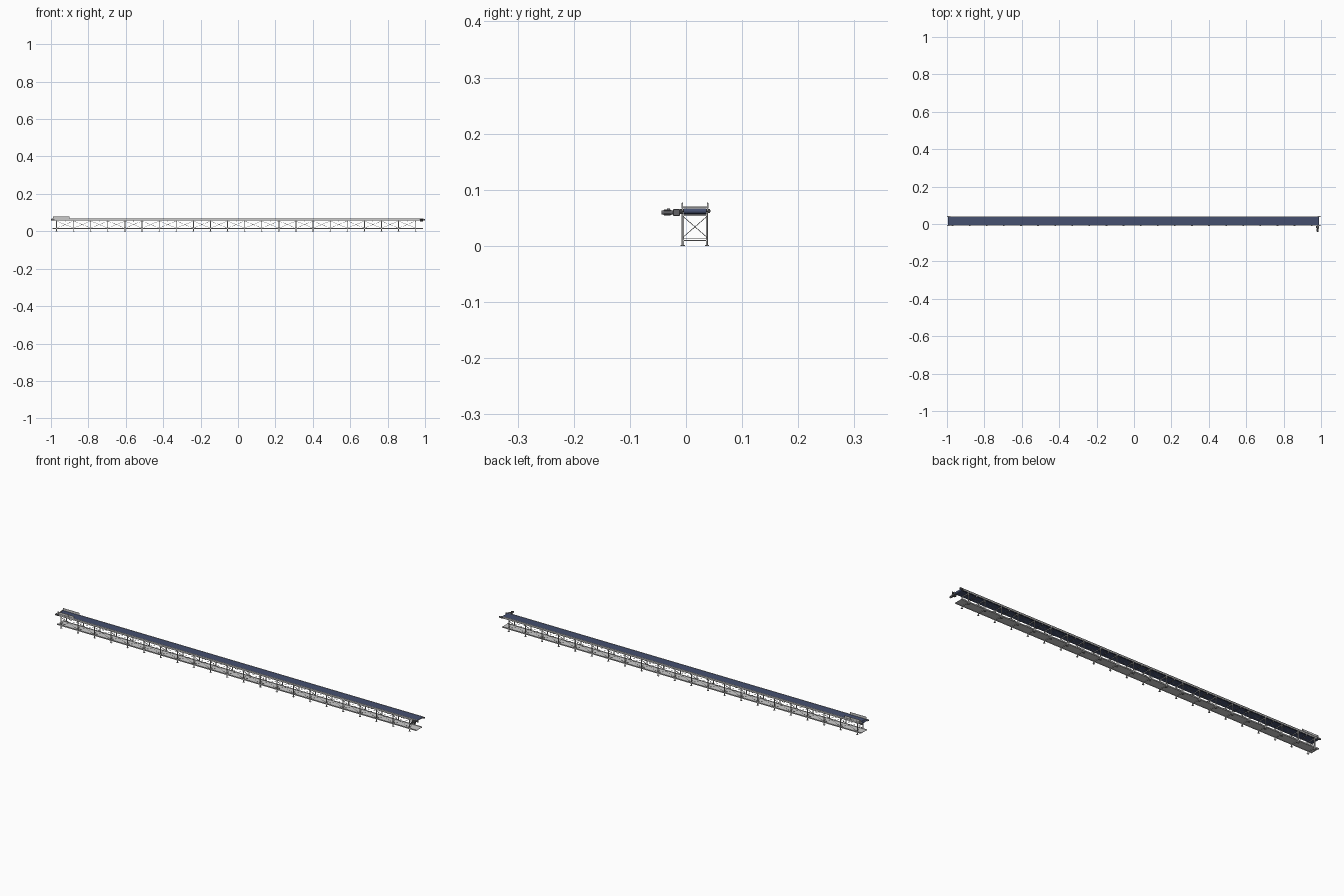
import bpy, bmesh, math
from mathutils import Vector

if "Cube" in bpy.data.objects:
    bpy.data.objects.remove(bpy.data.objects["Cube"])

YC, HW = 0.016, 0.0218          # centre line and half spacing of the legs
X0, X1, BAYS = -0.970, 0.950, 21
STEP = (X1 - X0) / BAYS
POSTS = [X0 + i * STEP for i in range(BAYS + 1)]
SIDES = (YC - HW, YC + HW)
BELT_Z, BELT_R = 0.062, 0.0048


def material(name, rgb):
    m = bpy.data.materials.new(name)
    m.diffuse_color = (*rgb, 1)
    m.use_nodes = True
    m.node_tree.nodes["Principled BSDF"].inputs["Base Color"].default_value = m.diffuse_color
    return m


NAVY = material("navy_rubber", (0.06, 0.08, 0.16))
DARK = material("dark_steel", (0.13, 0.13, 0.14))


def finish(name, bm, mat=None, smooth=False):
    bmesh.ops.recalc_face_normals(bm, faces=bm.faces)
    me = bpy.data.meshes.new(name)
    bm.to_mesh(me)
    bm.free()
    ob = bpy.data.objects.new(name, me)
    bpy.context.collection.objects.link(ob)
    if mat:
        me.materials.append(mat)
    if smooth:
        bpy.ops.object.select_all(action='DESELECT')
        ob.select_set(True)
        bpy.context.view_layer.objects.active = ob
        bpy.ops.object.shade_smooth_by_angle()
    return ob


def box(bm, x0, x1, y0, y1, z0, z1):
    vs = bmesh.ops.create_cube(bm, size=1)['verts']
    bmesh.ops.scale(bm, verts=vs, vec=(x1 - x0, y1 - y0, z1 - z0))
    bmesh.ops.translate(bm, verts=vs, vec=((x0 + x1) / 2, (y0 + y1) / 2, (z0 + z1) / 2))


def rod(bm, a, b, r, n=4):
    a, b = Vector(a), Vector(b)
    vs = bmesh.ops.create_cone(bm, cap_ends=True, segments=n, radius1=r, radius2=r,
                               depth=(b - a).length)['verts']
    bmesh.ops.rotate(bm, verts=vs, matrix=(b - a).to_track_quat('Z', 'Y').to_matrix())
    bmesh.ops.translate(bm, verts=vs, vec=(a + b) / 2)


# legs with foot plates and angle section
bm = bmesh.new()
for x in POSTS:
    for y in SIDES:
        s = 1 if y > YC else -1
        box(bm, x - 0.002, x + 0.002, y - 0.0006, y + 0.0006, 0, 0.061)
        box(bm, x - 0.002, x - 0.0008, y - 0.0018, y + 0.0018, 0, 0.061)
        box(bm, x - 0.0045, x + 0.0045, y - 0.0036, y + 0.0036, 0, 0.0012)
finish("legs", bm)

# cross beams between each pair of legs
bm = bmesh.new()
for x in POSTS:
    box(bm, x - 0.0016, x + 0.0016, *SIDES, 0.0085, 0.0108)
    box(bm, x - 0.0016, x + 0.0016, *SIDES, 0.0535, 0.0558)
finish("cross_beams", bm)

# diagonal braces: across every frame and along both sides
bm = bmesh.new()
ya, yb = SIDES
for x in POSTS:
    rod(bm, (x, ya, 0.015), (x, yb, 0.053), 0.0006)
    rod(bm, (x, ya, 0.053), (x, yb, 0.015), 0.0006)
finish("frame_braces", bm)
bm = bmesh.new()
for a, b in zip(POSTS, POSTS[1:]):
    for y in SIDES:
        rod(bm, (a, y, 0.017), (b, y, 0.055), 0.0006)
        rod(bm, (a, y, 0.055), (b, y, 0.017), 0.0006)
finish("side_braces", bm)

# lower deck with channel edges
bm = bmesh.new()
box(bm, -0.992, 0.988, *SIDES, 0.0128, 0.0140)
finish("lower_deck", bm)
bm = bmesh.new()
for y in SIDES:
    box(bm, -0.992, 0.988, y - 0.0008, y + 0.0008, 0.0110, 0.0165)
finish("lower_rails", bm)

# upper channel rails
bm = bmesh.new()
for y in SIDES:
    s = 1 if y > YC else -1
    box(bm, -0.998, 0.992, y - 0.0006, y + 0.0006, 0.0585, 0.0675)
    for z in (0.0585, 0.0667):
        box(bm, -0.998, 0.992, *sorted((y, y + s * 0.0026)), z, z + 0.0008)
finish("upper_rails", bm)

# belt loop: thin band around both end pulleys
bm = bmesh.new()
XA, XB, N = -0.990, 0.985, 10


def loop(r):
    pts = []
    for cx, start in ((XB, -90), (XA, 90)):
        for i in range(N + 1):
            t = math.radians(start + 180 * i / N)
            pts.append((cx + r * math.cos(t), BELT_Z + r * math.sin(t)))
    return pts


rings = []
for r, y in ((BELT_R, -1), (BELT_R, 1), (BELT_R - 0.0007, 1), (BELT_R - 0.0007, -1)):
    rings.append([bm.verts.new((px, YC + y * 0.0208, pz)) for px, pz in loop(r)])
for k in range(4):
    p, q = rings[k], rings[(k + 1) % 4]
    for i in range(len(p)):
        j = (i + 1) % len(p)
        bm.faces.new((p[i], p[j], q[j], q[i]))
finish("belt", bm, NAVY, True)

# end pulleys and shafts
bm = bmesh.new()
for x in (XA, XB):
    rod(bm, (x, YC - 0.0205, BELT_Z), (x, YC + 0.0205, BELT_Z), BELT_R - 0.0008, 20)
    rod(bm, (x, YC - 0.0260, BELT_Z), (x, 0.0425, BELT_Z), 0.0013, 12)
finish("end_pulleys", bm, DARK, True)

# carrying rollers inside the belt, return rollers with hangers below
bm = bmesh.new()
for i in range(BAYS * 2):
    x = X0 + (i + 0.5) * STEP / 2
    rod(bm, (x, YC - 0.0215, 0.0640), (x, YC + 0.0215, 0.0640), 0.0017, 10)
finish("carrying_rollers", bm, DARK, True)
bm = bmesh.new()
for i in range(0, BAYS, 2):
    x = X0 + (i + 0.5) * STEP
    rod(bm, (x, YC - 0.0205, 0.0554), (x, YC + 0.0205, 0.0554), 0.0017, 10)
finish("return_rollers", bm, DARK, True)
bm = bmesh.new()
for i in range(0, BAYS, 2):
    x = X0 + (i + 0.5) * STEP
    for y in SIDES:
        box(bm, x - 0.0015, x + 0.0015, y - 0.0006, y + 0.0006, 0.053, 0.060)
finish("roller_hangers", bm)

# bearing blocks at both ends
bm = bmesh.new()
for x in (-0.9905, 0.9905):
    for y in (YC - HW - 0.0030, YC + HW + 0.0030):
        box(bm, x - 0.0095, x + 0.0095, y - 0.0018, y + 0.0018, 0.0585, 0.0655)
box(bm, 0.981, 0.991, 0.042, 0.044, 0.060, 0.064)
finish("bearing_blocks", bm, DARK)

# loading skirt: two side boards, back plate, stiffeners
bm = bmesh.new()
for y in SIDES:
    s = 1 if y > YC else -1
    box(bm, -0.990, -0.900, y - 0.0006, y + 0.0006, 0.0665, 0.0780)
    for i in range(4):
        x = -0.984 + i * 0.026
        box(bm, x - 0.001, x + 0.001, *sorted((y, y + s * 0.0022)), 0.0665, 0.0765)
finish("loading_skirt_boards", bm)
bm = bmesh.new()
box(bm, -0.990, -0.9888, *SIDES, 0.0672, 0.0700)
finish("loading_skirt_back", bm)

# drive: gearbox, flange, motor with fins, terminal box
GX, GZ = 0.982, 0.0595
bm = bmesh.new()
box(bm, GX - 0.008, GX + 0.008, -0.0230, -0.0110, 0.053, 0.066)
bmesh.ops.bevel(bm, geom=bm.edges[:], offset=0.001, segments=1, affect='EDGES')
finish("gearbox", bm, DARK)
bm = bmesh.new()
rod(bm, (GX, -0.0265, GZ), (GX, -0.0225, GZ), 0.0040, 20)
rod(bm, (GX, -0.0112, GZ), (GX, -0.0060, GZ), 0.0030, 16)
rod(bm, (GX, -0.0400, GZ), (GX, -0.0262, GZ), 0.0047, 20)
rod(bm, (GX, -0.0440, GZ), (GX, -0.0398, GZ), 0.0040, 20)
finish("motor", bm, DARK, True)
bm = bmesh.new()
for i in range(16):
    t = math.tau * i / 16
    d = Vector((math.cos(t), 0, math.sin(t))) * 0.0049
    rod(bm, (GX + d.x, -0.0390, GZ + d.z), (GX + d.x, -0.0275, GZ + d.z), 0.0004)
finish("motor_fins", bm, DARK)
bm = bmesh.new()
box(bm, GX - 0.0025, GX + 0.0025, -0.0335, -0.0285, 0.0635, 0.0670)
finish("terminal_box", bm, DARK)
